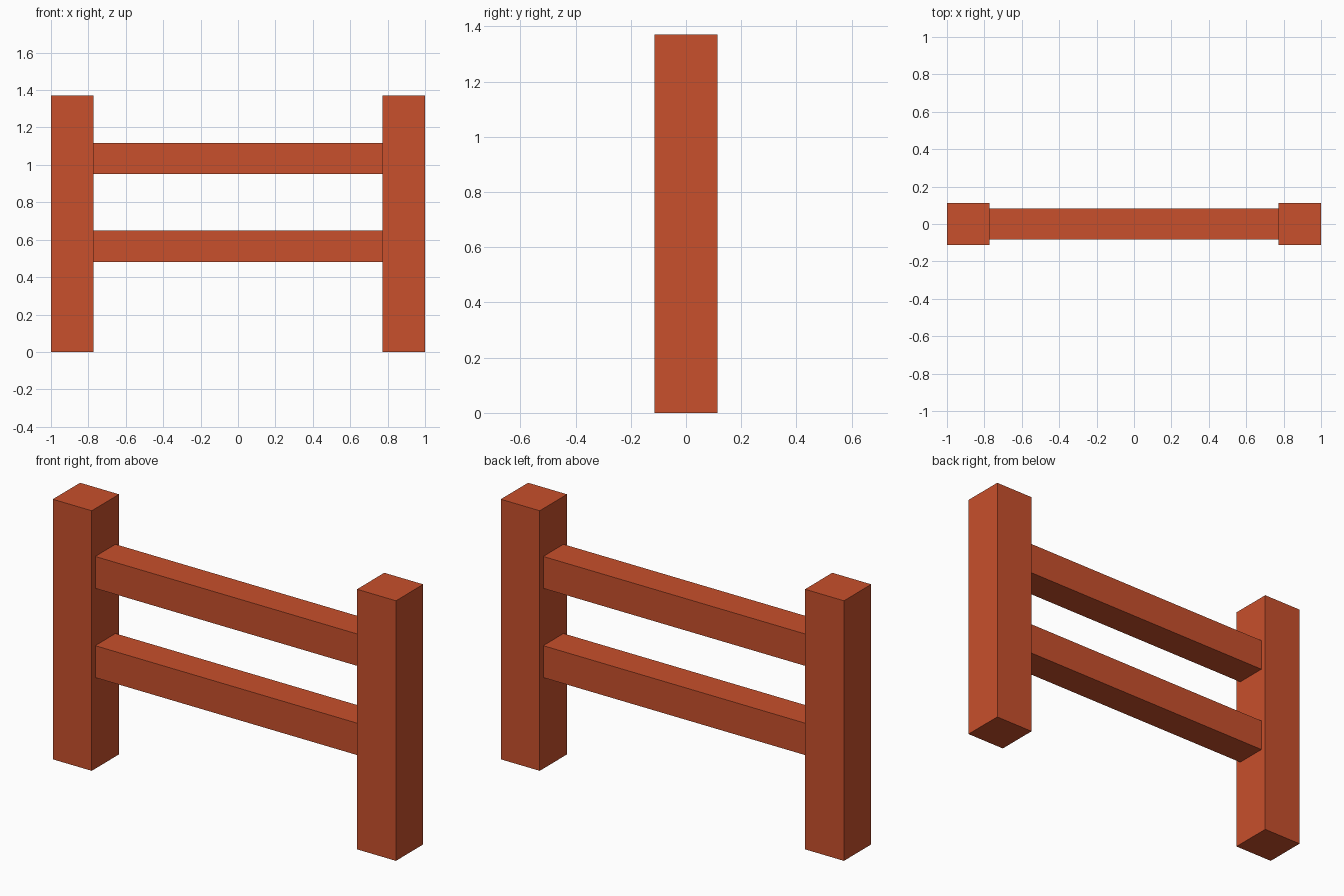
import bpy

if "Cube" in bpy.data.objects:
    bpy.data.objects.remove(bpy.data.objects["Cube"])

POST_W, POST_H = 0.227, 1.37
RAIL_W = 0.168
INNER = 1 - POST_W  # inner face of each post

paint = bpy.data.materials.new("red_paint")
paint.diffuse_color = (0.58, 0.08, 0.025, 1)
paint.use_nodes = True
paint.node_tree.nodes["Principled BSDF"].inputs["Base Color"].default_value = paint.diffuse_color


def box(name, size, location):
    bpy.ops.mesh.primitive_cube_add(size=1, location=location)
    obj = bpy.context.object
    obj.name = name
    obj.scale = size
    bpy.ops.object.transform_apply(location=False, rotation=False, scale=True)
    obj.data.materials.append(paint)


# Square posts at both ends
for side, name in ((-1, "left_post"), (1, "right_post")):
    box(name, (POST_W, POST_W, POST_H), (side * (1 - POST_W / 2), 0, POST_H / 2))

# Horizontal rails spanning between the posts
for z, name in ((0.564, "lower_rail"), (1.034, "upper_rail")):
    box(name, (2 * INNER, RAIL_W, RAIL_W), (0, 0, z))
